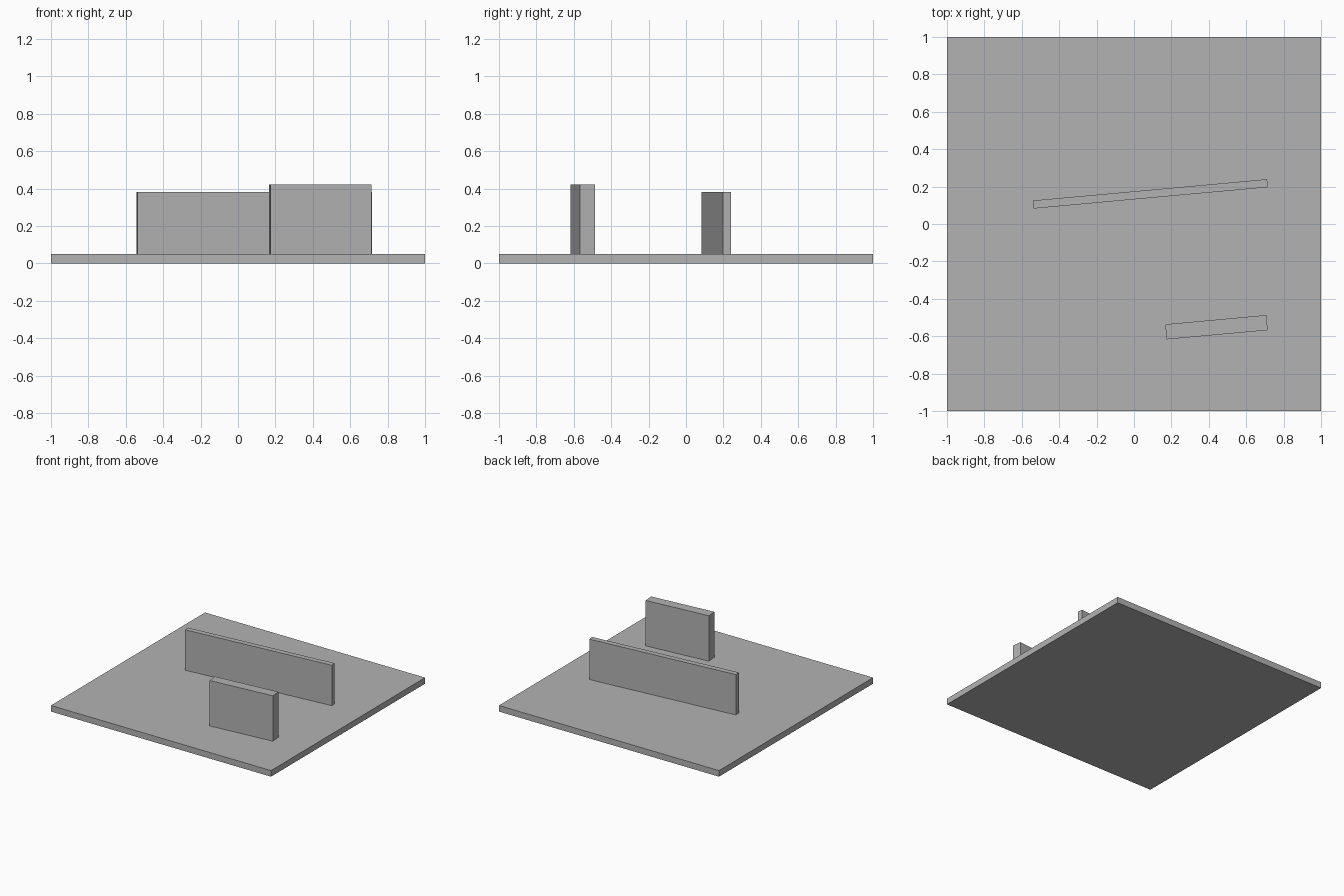
import bpy
from math import radians

cube = bpy.data.objects.get("Cube")
if cube:
    bpy.data.objects.remove(cube, do_unlink=True)

# Plain grey used on every part
grey = bpy.data.materials.new("plain_grey")
grey.use_nodes = True
colour = (0.45, 0.45, 0.45, 1)
grey.diffuse_color = colour
grey.node_tree.nodes["Principled BSDF"].inputs["Base Color"].default_value = colour


def block(name, centre, size, bottom, turn=0):
    """Box standing on height `bottom`, turned about its upright axis."""
    x, y = centre
    bpy.ops.mesh.primitive_cube_add(
        size=1, location=(x, y, bottom + size[2] / 2), rotation=(0, 0, radians(turn)))
    ob = bpy.context.object
    ob.name = name
    ob.scale = size
    bpy.ops.object.transform_apply(location=False, rotation=False, scale=True)
    ob.data.materials.append(grey)
    return ob


THICK = 0.05
TURN = 5.2

# Square ground slab
block("ground_slab", (0, 0), (2, 2, THICK), 0)
# Long thin wall behind, short thick wall in front, both turned alike
block("long_wall", (0.087, 0.161), (1.258, 0.043, 0.332), THICK, TURN)
block("short_wall", (0.441, -0.552), (0.543, 0.081, 0.373), THICK, TURN)
